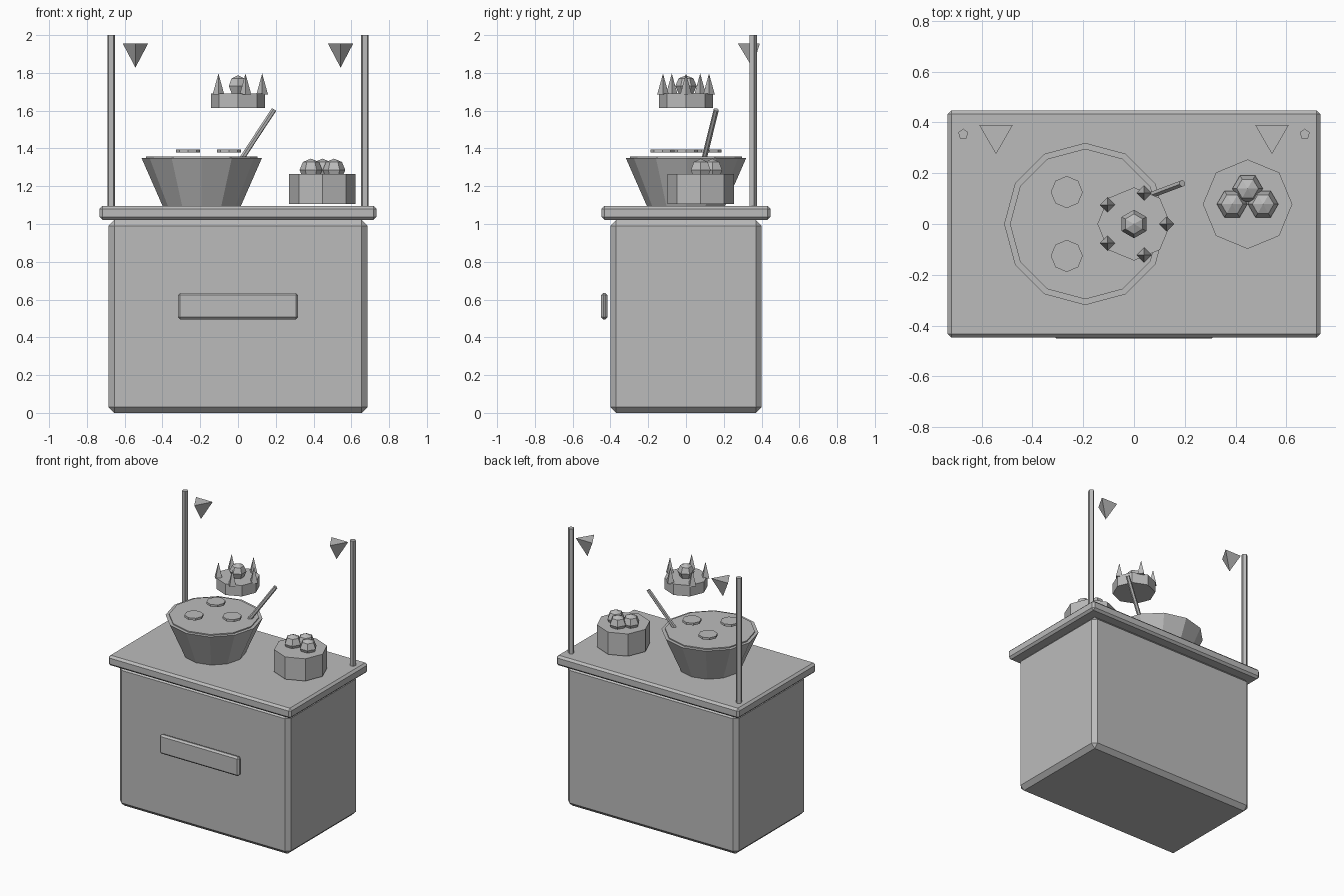
import bpy
import bmesh
from math import cos, sin, radians
from mathutils import Vector, Matrix

cube = bpy.data.objects.get("Cube")
if cube:
    bpy.data.objects.remove(cube, do_unlink=True)

grey = bpy.data.materials.new("plain_grey")
grey.use_nodes = True
GREY = (0.5, 0.5, 0.5, 1)
grey.diffuse_color = GREY
grey.node_tree.nodes["Principled BSDF"].inputs["Base Color"].default_value = GREY


def finish(name, bm, location):
    mesh = bpy.data.meshes.new(name)
    bm.to_mesh(mesh)
    bm.free()
    mesh.materials.append(grey)
    obj = bpy.data.objects.new(name, mesh)
    obj.location = location
    bpy.context.collection.objects.link(obj)
    return obj


def box(name, x, y, z, bevel):
    """Box from (min, max) ranges with chamfered edges."""
    bm = bmesh.new()
    size = [r[1] - r[0] for r in (x, y, z)]
    bmesh.ops.create_cube(bm, size=1, matrix=Matrix.Diagonal((*size, 1)))
    bmesh.ops.bevel(bm, geom=bm.edges[:], offset=bevel, segments=1, affect='EDGES')
    return finish(name, bm, [sum(r) / 2 for r in (x, y, z)])


def prism(name, sides, r_low, r_high, x, y, z_low, z_high):
    """Upright cylinder or cone between two heights."""
    bm = bmesh.new()
    bmesh.ops.create_cone(bm, cap_ends=True, segments=sides, radius1=r_low,
                          radius2=r_high, depth=z_high - z_low)
    bmesh.ops.remove_doubles(bm, verts=bm.verts[:], dist=1e-5)
    return finish(name, bm, (x, y, (z_low + z_high) / 2))


def ball(name, radius, location, turn=0):
    bm = bmesh.new()
    bmesh.ops.create_uvsphere(bm, u_segments=6, v_segments=4, radius=radius,
                              matrix=Matrix.Rotation(radians(turn), 4, 'Z'))
    return finish(name, bm, location)


def ring(centre, radius, angles):
    for a in angles:
        yield centre[0] + radius * cos(radians(a)), centre[1] + radius * sin(radians(a))


# Stall cabinet, counter and front plate
box("cabinet", (-0.685, 0.685), (-0.4, 0.4), (0, 1.02), 0.03)
box("counter", (-0.733, 0.733), (-0.447, 0.447), (1.022, 1.095), 0.015)
box("front_plate", (-0.318, 0.318), (-0.45, -0.416), (0.495, 0.635), 0.012)

# Corner poles and hanging pennants
for side, sign in (("left", 1), ("right", -1)):
    prism(f"{side}_pole", 5, 0.021, 0.021, sign * 0.672, 0.354, 1.09, 2)
    pennant = prism(f"{side}_pennant", 3, 0.077, 0, sign * 0.543, 0.352, 1.828, 1.955)
    pennant.rotation_euler.x = radians(180)

# Bowl with soup and bubbles
BOWL = (-0.192, 0)
prism("bowl", 12, 0.207, 0.319, *BOWL, 1.095, 1.35)
prism("soup", 12, 0.296, 0.296, *BOWL, 1.335, 1.358)
for i, (x, y) in enumerate(ring(BOWL, 0.145, (0, 120, 240))):
    prism(f"bubble_{i + 1}", 8, 0.063, 0.063, x, y, 1.379, 1.395)

# Stirring spoon leaning out of the bowl
low, high = Vector((-0.076, 0.06, 1.2)), Vector((0.19, 0.16, 1.605))
spoon = prism("spoon_handle", 6, 0.014, 0.014, 0, 0, 0, (high - low).length)
spoon.location = (low + high) / 2
spoon.rotation_euler = (high - low).to_track_quat('Z', 'Y').to_euler()

# Round cake with berries
CAKE = (0.447, 0.078)
prism("cake", 8, 0.176, 0.176, *CAKE, 1.105, 1.266)
for i, (x, y) in enumerate(ring(CAKE, 0.061, (0, 90, 180))):
    ball(f"berry_{i + 1}", 0.06, (x, y, 1.286), 30)

# Floating crown with spikes and a gem
prism("crown_band", 8, 0.144, 0.144, 0, 0, 1.613, 1.692)
for i, (x, y) in enumerate(ring((0, 0), 0.128, range(0, 360, 72))):
    prism(f"crown_spike_{i + 1}", 4, 0.031, 0, x, y, 1.685, 1.797)
ball("crown_gem", 0.056, (0, 0, 1.731))
